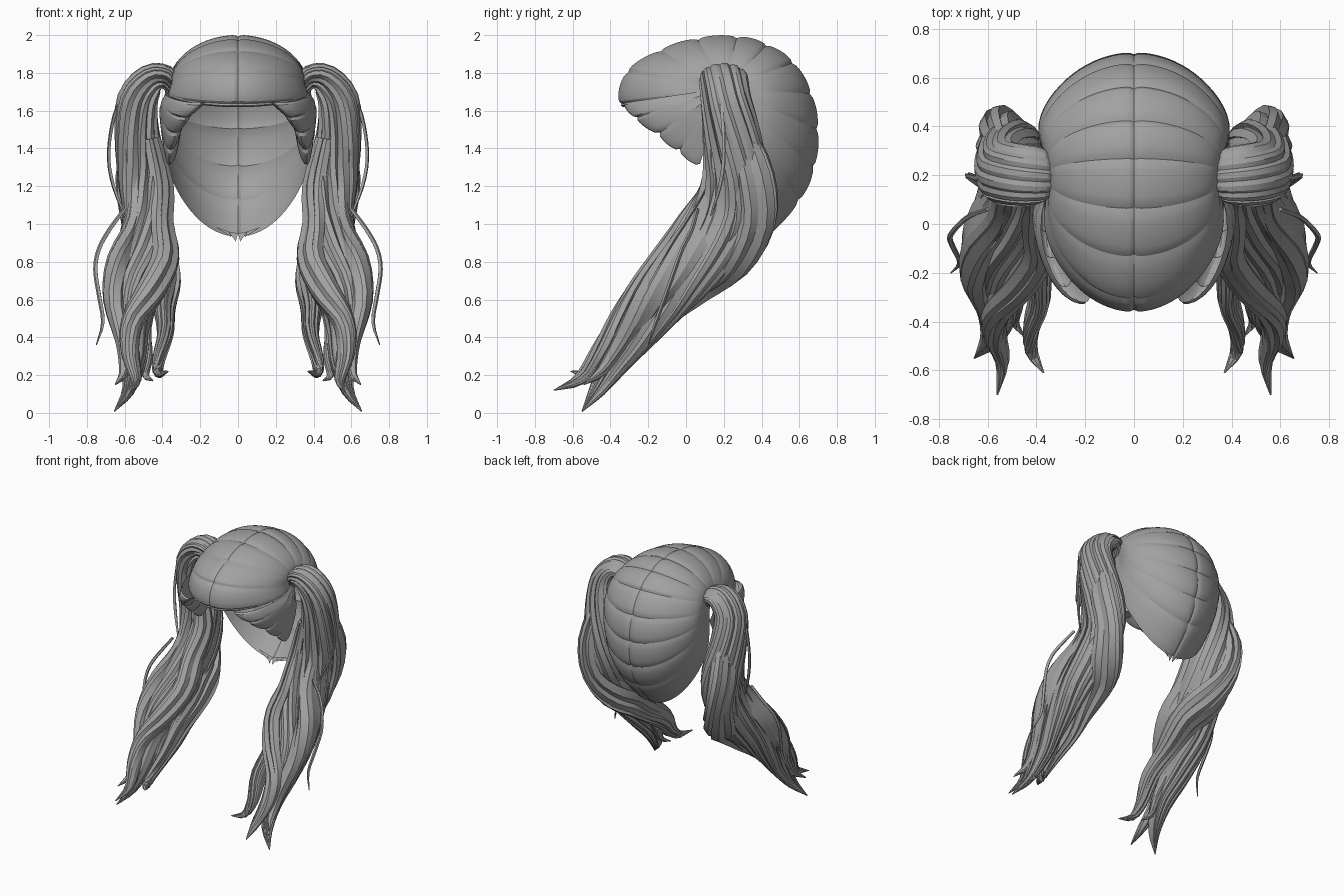
import bpy, bmesh, math, random
from mathutils import Vector

random.seed(4)
hair = bpy.data.materials.new("hair_grey")
hair.diffuse_color = (0.36, 0.36, 0.36, 1)


def spline(pts, steps):
    """Catmull-Rom samples through tuples of any length."""
    p = [Vector(q) for q in pts]
    p = [p[0] * 2 - p[1]] + p + [p[-1] * 2 - p[-2]]
    out = []
    for i in range(1, len(p) - 2):
        for k in range(steps):
            t = k / steps
            a, b, c, d = p[i - 1:i + 3]
            out.append(b + (c - a) * (t / 2) + (a * 2 - b * 5 + c * 4 - d) * (t * t / 2)
                       + (b * 3 - a - c * 3 + d) * (t ** 3 / 2))
    return out + [p[-2]]


def finish(name, bm, angle):
    """Turn a right-hand half into a mirrored, shaded object."""
    bmesh.ops.recalc_face_normals(bm, faces=bm.faces)
    me = bpy.data.meshes.new(name)
    bm.to_mesh(me)
    bm.free()
    me.materials.append(hair)
    ob = bpy.data.objects.new(name, me)
    bpy.context.collection.objects.link(ob)
    bpy.ops.object.select_all(action='DESELECT')
    ob.select_set(True)
    bpy.context.view_layer.objects.active = ob
    bpy.ops.object.shade_smooth_by_angle(angle=math.radians(angle))
    for e in me.edges:  # keep the centre parting crisp
        if all(abs(me.vertices[v].co.x) < 1e-5 for v in e.vertices):
            e.use_edge_sharp = True
    mod = ob.modifiers.new("mirror", 'MIRROR')
    mod.merge_threshold = 0.0005
    return ob


def bridge(bm, rings, closed):
    for r, s in zip(rings, rings[1:]):
        n = len(r)
        for i in range(n if closed else n - 1):
            j = (i + 1) % n
            bm.faces.new((r[i], r[j], s[j], s[i]))


def lock(name, pts, ridges, twist, depth):
    """Sweep a ridged section along (x, y, z, depth radius, width radius)."""
    bm = bmesh.new()
    path = spline(pts, 3)
    amps = [depth * random.uniform(0.5, 1.4) for _ in range(ridges)]
    shift = [random.uniform(-0.35, 0.35) for _ in range(ridges)]
    rings = []
    for i, q in enumerate(path):
        t = i / (len(path) - 1)
        c = Vector(q[:3])
        tan = (Vector(path[min(i + 1, len(path) - 1)][:3])
               - Vector(path[max(i - 1, 0)][:3])).normalized()
        a = Vector((0, 1, 0))
        a = (a - tan * a.dot(tan)).normalized()
        b = tan.cross(a)
        ring = []
        for k in range(ridges):
            for f, drop in ((0, 0), (0.5, 0.1), (0.88, 1)):
                ang = (k + f + shift[k] * (1 - f)) / ridges * math.tau + twist * t * t * (3 - 2 * t)
                r = 1 - amps[k] * drop
                ring.append(bm.verts.new(c + a * (max(q[3], 0.002) * r * math.cos(ang))
                                         + b * (max(q[4], 0.002) * r * math.sin(ang))))
        rings.append(ring)
    bridge(bm, rings, True)
    bm.faces.new(rings[0])
    bm.faces.new(rings[-1])
    return finish(name, bm, 22)


# All cap sections gather at the ponytail root
CY, CZ, ROOT = 0.2, 1.72, 0.35
STEPS, COLS = 8, 22


def gores(name, profile, start, puff, parting):
    """Puffed sections between profile samples (y, z, inner x, half width)."""
    bm = bmesh.new()
    rows = []
    for i, (y, z, x0, w) in enumerate(profile):
        radius = math.hypot(y - CY, z - CZ)
        bulge = puff * (math.sin(math.pi * (i % STEPS) / STEPS) ** 0.4 - 0.6)
        row = []
        for k in range(COLS + 1):
            a = start + (math.pi / 2 - 0.03 - start) * (k / COLS) ** 1.2
            s, c = math.sin(a), math.cos(a)
            x = x0 + ((w - x0) * s if s > 0 else 0.075 * s) - (w - ROOT) * max(s, 0) ** 20
            r = c * (1 + bulge / radius)
            if parting and k < 2:
                r -= (0.009, 0.002)[k] / radius
            row.append(bm.verts.new((x if k or not parting else 0, CY + (y - CY) * r, CZ + (z - CZ) * r)))
        rows.append(row)
    bridge(bm, rows, False)
    finish(name, bm, 20)


# Cap: seams from under the fringe, over the crown, to the nape point
cap = [(-0.24, 1.625, 0.40), (-0.352, 1.635, 0.41), (-0.315, 1.805, 0.385),
       (-0.14, 1.92, 0.38), (0.06, 1.983, 0.37), (0.27, 1.993, 0.375),
       (0.43, 1.95, 0.39), (0.57, 1.855, 0.415), (0.665, 1.69, 0.435),
       (0.70, 1.50, 0.445), (0.68, 1.30, 0.445), (0.60, 1.12, 0.445), (0.43, 0.925, 0.445)]
gores("hair_cap", spline([(y, z, 0, w) for y, z, w in cap], STEPS), 0, 0.014, True)

# Side locks below the fringe, edges curled inward
side = [(-0.335, 1.64, 0.20, 0.41), (-0.27, 1.56, 0.28, 0.43), (-0.15, 1.475, 0.335, 0.435),
        (-0.04, 1.385, 0.36, 0.425), (0.07, 1.305, 0.365, 0.41)]
samples = [Vector(p).lerp(Vector(q), k / STEPS) for p, q in zip(side, side[1:]) for k in range(STEPS)]
gores("side_locks", samples + [Vector(side[-1])], -1.1, 0.024, False)

# Nape points
bm = bmesh.new()
top = [bm.verts.new(p) for p in ((0, 0.425, 0.95), (0.05, 0.43, 0.96), (0.12, 0.425, 0.985))]
tips = [bm.verts.new(p) for p in ((0.012, 0.40, 0.908), (0.035, 0.41, 0.93))]
bm.faces.new((top[0], tips[0], top[1]))
bm.faces.new((top[1], tips[1], top[2]))
finish("nape_points", bm, 30)

# Main ponytail, arching out of the root then sweeping forward to a tip
lock("ponytail", [
    (0.33, 0.20, 1.72, 0.07, 0.05), (0.38, 0.20, 1.775, 0.115, 0.065),
    (0.46, 0.20, 1.765, 0.13, 0.085), (0.53, 0.21, 1.66, 0.135, 0.11),
    (0.535, 0.24, 1.48, 0.155, 0.12), (0.50, 0.26, 1.25, 0.175, 0.14),
    (0.475, 0.21, 1.05, 0.19, 0.135), (0.50, 0.08, 0.85, 0.18, 0.15),
    (0.55, -0.08, 0.65, 0.15, 0.135), (0.56, -0.24, 0.45, 0.115, 0.10),
    (0.55, -0.37, 0.28, 0.085, 0.07), (0.58, -0.47, 0.12, 0.045, 0.035),
    (0.655, -0.55, 0.008, 0.003, 0.003)], 13, -2.4, 0.15)

# Back lock, bulging behind and curling to the inner tip
lock("back_lock", [
    (0.53, 0.27, 1.50, 0.09, 0.07), (0.56, 0.34, 1.25, 0.13, 0.09),
    (0.53, 0.34, 1.02, 0.14, 0.09), (0.46, 0.21, 0.83, 0.15, 0.13),
    (0.40, 0.04, 0.70, 0.135, 0.10), (0.39, -0.13, 0.55, 0.10, 0.06),
    (0.385, -0.29, 0.42, 0.08, 0.045), (0.42, -0.42, 0.28, 0.05, 0.035),
    (0.42, -0.52, 0.21, 0.03, 0.025), (0.37, -0.61, 0.22, 0.003, 0.003)], 8, -2.0, 0.18)

# Front lock, winding inward and back out to the forward tip
lock("front_lock", [
    (0.47, 0.17, 1.45, 0.07, 0.06), (0.42, 0.16, 1.20, 0.08, 0.08),
    (0.41, 0.05, 1.00, 0.10, 0.07), (0.39, -0.07, 0.82, 0.11, 0.08),
    (0.46, -0.21, 0.65, 0.10, 0.08), (0.56, -0.34, 0.48, 0.08, 0.06),
    (0.57, -0.45, 0.32, 0.06, 0.05), (0.54, -0.56, 0.18, 0.035, 0.03),
    (0.56, -0.70, 0.12, 0.003, 0.003)], 7, -1.6, 0.18)

# Outer lock, wrapping over the widest part of the tail
lock("outer_lock", [
    (0.56, 0.18, 1.40, 0.06, 0.05), (0.54, 0.19, 1.18, 0.09, 0.05),
    (0.555, 0.10, 0.99, 0.11, 0.055), (0.63, -0.04, 0.80, 0.11, 0.07),
    (0.65, -0.20, 0.60, 0.09, 0.065), (0.60, -0.34, 0.38, 0.06, 0.05),
    (0.60, -0.45, 0.22, 0.03, 0.03), (0.65, -0.54, 0.15, 0.003, 0.003)], 6, -1.4, 0.18)

# Small inner curl ending between the main tips
lock("inner_curl", [
    (0.46, -0.10, 0.62, 0.04, 0.04), (0.49, -0.24, 0.45, 0.045, 0.035),
    (0.48, -0.33, 0.30, 0.035, 0.03), (0.49, -0.40, 0.20, 0.02, 0.02),
    (0.45, -0.46, 0.17, 0.003, 0.003)], 5, -1.0, 0.14)

# Thin loose wisps
lock("upper_wisp", [
    (0.56, 0.18, 1.77, 0.010, 0.008), (0.64, 0.19, 1.62, 0.012, 0.010),
    (0.675, 0.20, 1.48, 0.012, 0.010), (0.685, 0.20, 1.34, 0.012, 0.010),
    (0.66, 0.18, 1.20, 0.012, 0.010), (0.60, 0.13, 1.04, 0.005, 0.005)], 2, 0, 0.05)
lock("lower_wisp", [
    (0.60, 0.06, 1.08, 0.010, 0.010), (0.68, 0.03, 0.97, 0.012, 0.012),
    (0.735, -0.02, 0.87, 0.012, 0.012), (0.755, -0.06, 0.76, 0.012, 0.012),
    (0.735, -0.11, 0.62, 0.012, 0.012), (0.715, -0.16, 0.48, 0.010, 0.010),
    (0.75, -0.20, 0.36, 0.003, 0.003)], 2, 0, 0.05)
